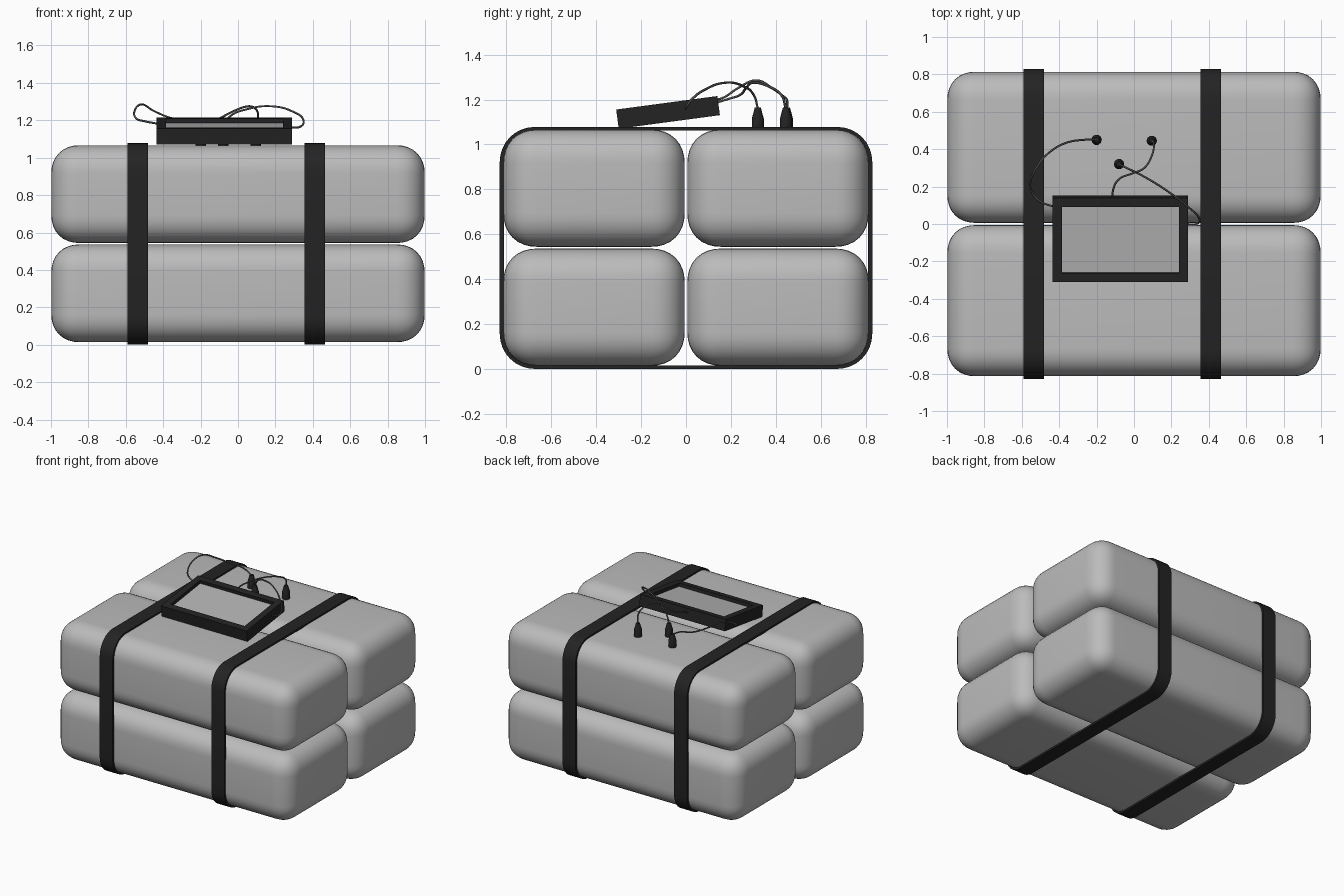
import bpy, bmesh, math
from mathutils import Matrix, Vector

if "Cube" in bpy.data.objects:
    bpy.data.objects.remove(bpy.data.objects["Cube"])


def material(name, rgb):
    m = bpy.data.materials.new(name)
    m.diffuse_color = (*rgb, 1)
    m.use_nodes = True
    m.node_tree.nodes["Principled BSDF"].inputs["Base Color"].default_value = m.diffuse_color
    return m


PACK = material("pack grey", (0.5, 0.5, 0.5))
BLACK = material("matte black", (0.017, 0.017, 0.017))
SCREEN = material("screen grey", (0.46, 0.46, 0.46))
WIRE = material("wire grey", (0.08, 0.08, 0.08))


def add(name, bm, mats, smooth=None):
    bmesh.ops.recalc_face_normals(bm, faces=bm.faces)
    me = bpy.data.meshes.new(name)
    bm.to_mesh(me)
    bm.free()
    ob = bpy.data.objects.new(name, me)
    bpy.context.collection.objects.link(ob)
    for m in mats:
        me.materials.append(m)
    if smooth:
        bpy.ops.object.select_all(action='DESELECT')
        ob.select_set(True)
        bpy.context.view_layer.objects.active = ob
        bpy.ops.object.shade_smooth_by_angle(angle=math.radians(smooth))
    return ob


# four soft rounded packs, stacked two by two
for side, y in (("front", -0.41), ("back", 0.41)):
    for level, z in (("lower", 0.275), ("upper", 0.805)):
        bm = bmesh.new()
        bmesh.ops.create_cube(bm, size=1)
        bmesh.ops.scale(bm, vec=(1.996, 0.808, 0.522), verts=bm.verts)
        bmesh.ops.bevel(bm, geom=bm.edges[:], offset=0.15, segments=8,
                        profile=0.53, affect='EDGES')
        bmesh.ops.translate(bm, vec=(0, y, z), verts=bm.verts)
        add(f"{side}_{level}_pack", bm, [PACK], 60)


# straps: closed rounded bands around the whole bundle
def rounded_loop(hy, z0, z1, r, n=8):
    pts = []
    corners = ((hy - r, z1 - r), (-hy + r, z1 - r), (-hy + r, z0 + r), (hy - r, z0 + r))
    for i, (cy, cz) in enumerate(corners):
        for k in range(n + 1):
            a = math.pi / 2 * (i + k / n)
            pts.append((cy + r * math.cos(a), cz + r * math.sin(a)))
    return pts


outer = rounded_loop(0.83, 0.0, 1.078, 0.155)
inner = rounded_loop(0.812, 0.016, 1.062, 0.14)
for side, x0, x1 in (("left", -0.59, -0.48), ("right", 0.355, 0.465)):
    bm = bmesh.new()
    rings = [[bm.verts.new((x, y, z)) for y, z in loop]
             for x, loop in ((x0, outer), (x1, outer), (x1, inner), (x0, inner))]
    n = len(outer)
    for a, b in zip(rings, rings[1:] + rings[:1]):
        for i in range(n):
            j = (i + 1) % n
            bm.faces.new((a[i], a[j], b[j], b[i]))
    add(f"{side}_strap", bm, [BLACK], 40)

# display box: tilted slab with a recessed screen in its top face
W, D, H = 0.725, 0.455, 0.086
tilt = Matrix.Translation((-0.0725, -0.08, 1.143)) @ Matrix.Rotation(math.radians(7.6), 4, 'X')
bm = bmesh.new()
bmesh.ops.create_cube(bm, size=1)
bmesh.ops.scale(bm, vec=(W, D, H), verts=bm.verts)
top = max(bm.faces, key=lambda f: f.calc_center_median().z)
bmesh.ops.inset_individual(bm, faces=[top], thickness=0.07)
hole = bmesh.ops.extrude_face_region(bm, geom=[top])
floor = [f for f in hole["geom"] if isinstance(f, bmesh.types.BMFace)][0]
bmesh.ops.translate(bm, vec=(0, 0, -0.025), verts=floor.verts)
if top.is_valid:
    bmesh.ops.delete(bm, geom=[top], context='FACES_ONLY')
floor.material_index = 1
bmesh.ops.transform(bm, matrix=tilt, verts=bm.verts)
add("display_box", bm, [BLACK, SCREEN])


# plugs: short barrels tapering to the wire
def plug(name, x, y):
    bm = bmesh.new()
    rings = []
    for r, z in ((0.028, 1.055), (0.028, 1.115), (0.014, 1.165)):
        rings.append([bm.verts.new((x + r * math.cos(math.tau * i / 10),
                                    y + r * math.sin(math.tau * i / 10), z)) for i in range(10)])
    for a, b in zip(rings, rings[1:]):
        for i in range(10):
            j = (i + 1) % 10
            bm.faces.new((a[i], a[j], b[j], b[i]))
    bm.faces.new(rings[0])
    bm.faces.new(rings[-1])
    add(name, bm, [BLACK], 35)


# wires: smooth thin tubes from plug to display box
def wire(name, pts):
    cu = bpy.data.curves.new(name, 'CURVE')
    cu.dimensions = '3D'
    cu.bevel_depth = 0.0055
    cu.bevel_resolution = 1
    cu.resolution_u = 6
    sp = cu.splines.new('BEZIER')
    sp.bezier_points.add(len(pts) - 1)
    for bp, p in zip(sp.bezier_points, pts):
        bp.co = p
        bp.handle_left_type = bp.handle_right_type = 'AUTO'
    cu.materials.append(WIRE)
    ob = bpy.data.objects.new(name, cu)
    bpy.context.collection.objects.link(ob)
    bpy.ops.object.select_all(action='DESELECT')
    ob.select_set(True)
    bpy.context.view_layer.objects.active = ob
    bpy.ops.object.convert(target='MESH')
    bpy.ops.object.shade_smooth()


plug("left_plug", -0.20, 0.45)
plug("right_plug", 0.095, 0.445)
plug("middle_plug", -0.08, 0.32)

wire("left_wire", [(-0.20, 0.45, 1.16), (-0.27, 0.45, 1.197), (-0.36, 0.435, 1.213),
                   (-0.45, 0.385, 1.25), (-0.515, 0.31, 1.285), (-0.553, 0.23, 1.25),
                   (-0.545, 0.17, 1.21), (-0.50, 0.12, 1.195), (-0.42, 0.09, 1.18)])
wire("right_wire", [(0.095, 0.445, 1.16), (0.107, 0.425, 1.22), (0.095, 0.365, 1.26),
                    (0.055, 0.30, 1.275), (-0.01, 0.27, 1.255), (-0.08, 0.24, 1.22),
                    (-0.11, 0.19, 1.203), (-0.115, 0.13, 1.185)])
wire("middle_wire", [(-0.08, 0.32, 1.16), (-0.05, 0.305, 1.215), (0.06, 0.25, 1.262),
                     (0.18, 0.175, 1.275), (0.285, 0.095, 1.25), (0.35, 0.025, 1.20),
                     (0.34, 0.003, 1.17), (0.27, 0.0, 1.16)])
